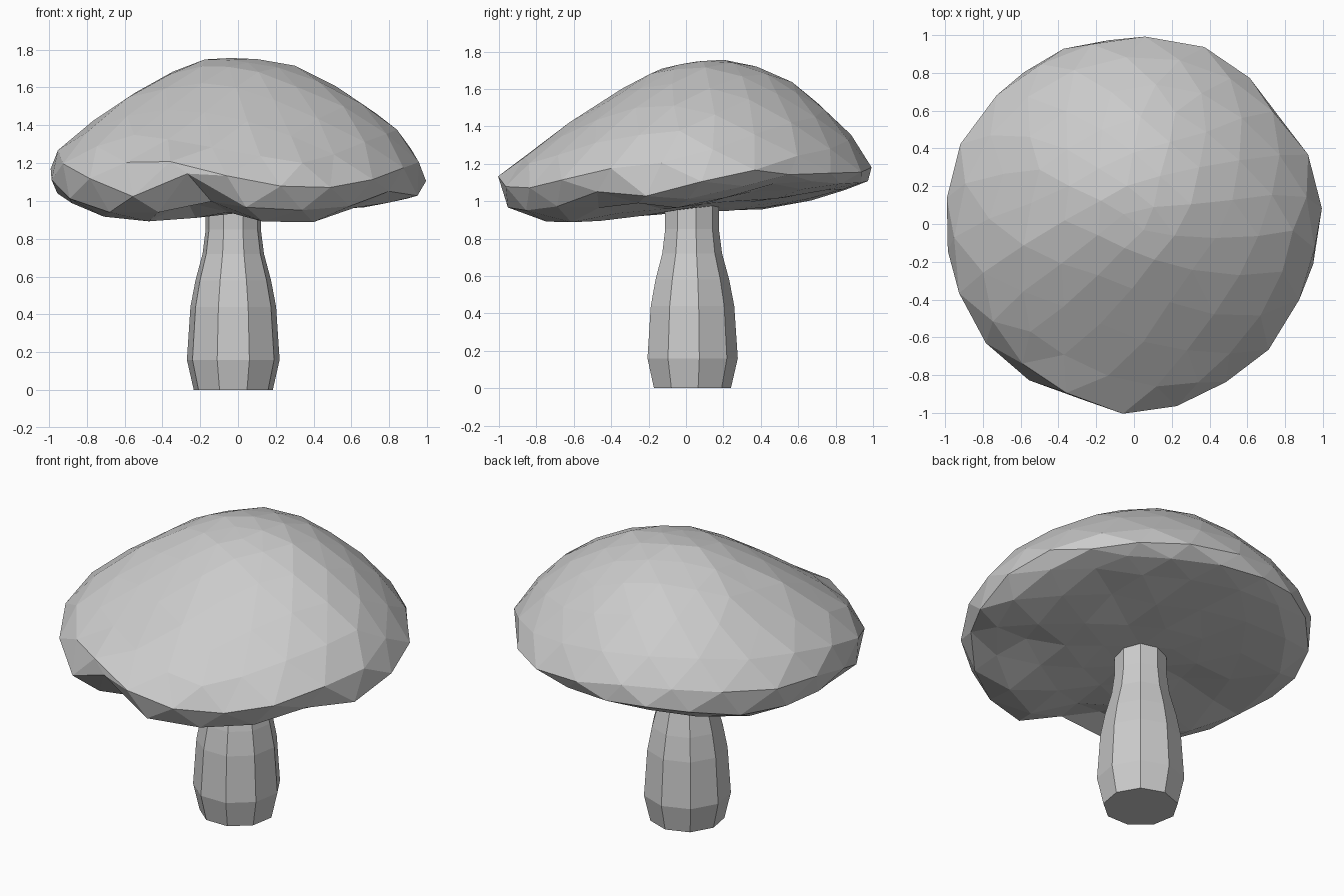
import bpy, bmesh, math, random
from mathutils import Vector, Matrix

random.seed(4)
cube = bpy.data.objects.get("Cube")
if cube:
    bpy.data.objects.remove(cube, do_unlink=True)

grey = bpy.data.materials.new("plain_grey")
grey.use_nodes = True
colour = (0.6, 0.6, 0.6, 1)
grey.diffuse_color = colour
grey.node_tree.nodes["Principled BSDF"].inputs["Base Color"].default_value = colour


def finish(name, bm):
    """Turn a bmesh into a flat-shaded object."""
    bmesh.ops.recalc_face_normals(bm, faces=bm.faces)
    mesh = bpy.data.meshes.new(name)
    bm.to_mesh(mesh)
    bm.free()
    mesh.materials.append(grey)
    obj = bpy.data.objects.new(name, mesh)
    bpy.context.collection.objects.link(obj)
    return obj


def lerp_table(table, t):
    """Interpolate rows of (key, value, ...) at key t."""
    for a, b in zip(table, table[1:]):
        if t <= b[0]:
            k = (t - a[0]) / (b[0] - a[0])
            return [p + (q - p) * k for p, q in zip(a[1:], b[1:])]
    return list(table[-1][1:])


# Stem: nine-sided, bulging near the base
SIDES = 9
stem_rings = [(0, 0.212), (0.16, 0.249), (0.44, 0.23), (0.58, 0.203),
              (0.72, 0.165), (0.85, 0.148), (1.0, 0.148)]
bm = bmesh.new()
rings = []
for z, r in stem_rings:
    ring = []
    for i in range(SIDES):
        a = math.radians(10) + math.tau * i / SIDES
        ring.append(bm.verts.new((-0.025 + r * math.cos(a), 0.028 + r * math.sin(a), z)))
    rings.append(ring)
for low, high in zip(rings, rings[1:]):
    for i in range(SIDES):
        j = (i + 1) % SIDES
        bm.faces.new((low[i], low[j], high[j], high[i]))
bm.faces.new(rings[0])
bm.faces.new(rings[-1])
finish("stem", bm)

# Cap profiles: polar fraction, then radius and height toward left, back, right, front
profile = [
    (0, 0, 1.765, 0, 1.765, 0, 1.765, 0, 1.765),
    (0.1, 0.2, 1.745, 0.17, 1.755, 0.15, 1.755, 0.15, 1.74),
    (0.2, 0.41, 1.68, 0.42, 1.68, 0.36, 1.67, 0.33, 1.67),
    (0.3, 0.63, 1.55, 0.65, 1.54, 0.6, 1.54, 0.56, 1.51),
    (0.38, 0.82, 1.41, 0.84, 1.39, 0.8, 1.39, 0.77, 1.34),
    (0.45, 0.94, 1.27, 0.95, 1.26, 0.93, 1.29, 0.92, 1.21),
    (0.51, 1.02, 1.1, 1.02, 1.14, 0.99, 1.19, 1.01, 1.12),
    (0.57, 0.98, 1.02, 0.98, 1.08, 0.98, 1.07, 1.0, 1.01),
    (0.63, 0.91, 0.97, 0.9, 1.05, 0.92, 0.98, 0.92, 0.93),
    (0.7, 0.75, 0.93, 0.75, 1.02, 0.77, 0.94, 0.76, 0.89),
    (0.82, 0.4, 0.93, 0.4, 0.98, 0.4, 0.95, 0.4, 0.91),
    (1, 0, 0.95, 0, 0.95, 0, 0.95, 0, 0.95)]
# Wavy lower lip and uneven outline: (angle, lift, radius factor)
lip = [(0, 0.05, 1), (35, 0.11, 0.97), (65, 0.04, 0.99), (110, 0.01, 1), (150, -0.02, 1.02),
       (180, 0.03, 1.01), (205, -0.01, 1.02), (238, -0.03, 1), (252, 0.17, 0.99),
       (270, 0, 1), (305, -0.02, 0.955), (337, 0.08, 0.97), (348, 0, 0.99), (360, 0.05, 1)]

bm = bmesh.new()
bmesh.ops.create_icosphere(bm, subdivisions=3, radius=1)
bmesh.ops.rotate(bm, verts=bm.verts, matrix=Matrix.Rotation(0.35, 3, Vector((1, 0.4, 0.2))))
for v in bm.verts:
    d = v.co.normalized()
    t = math.acos(max(-1, min(1, d.z))) / math.pi
    phi = math.atan2(d.y, d.x)
    c, s = math.cos(phi), math.sin(phi)
    # Blend the four profiles by direction
    row = lerp_table(profile, t)
    weights = [max(c, 0) ** 2, max(s, 0) ** 2, max(-c, 0) ** 2, max(-s, 0) ** 2]
    r = sum(w * value for w, value in zip(weights, row[::2]))
    z = sum(w * value for w, value in zip(weights, row[1::2]))
    lift, bulge = lerp_table(lip, math.degrees(phi) % 360)
    under = max(0, min((t - 0.44) / 0.14, (1 - t) / 0.28, 1))
    z += lift * under + random.uniform(-0.006, 0.006)
    # The crown sits behind the centre
    lean = 1 - r if t < 0.51 else 0
    r *= bulge
    v.co = (r * c - 0.02 * lean, r * s + 0.15 * lean, z)
finish("cap", bm)
